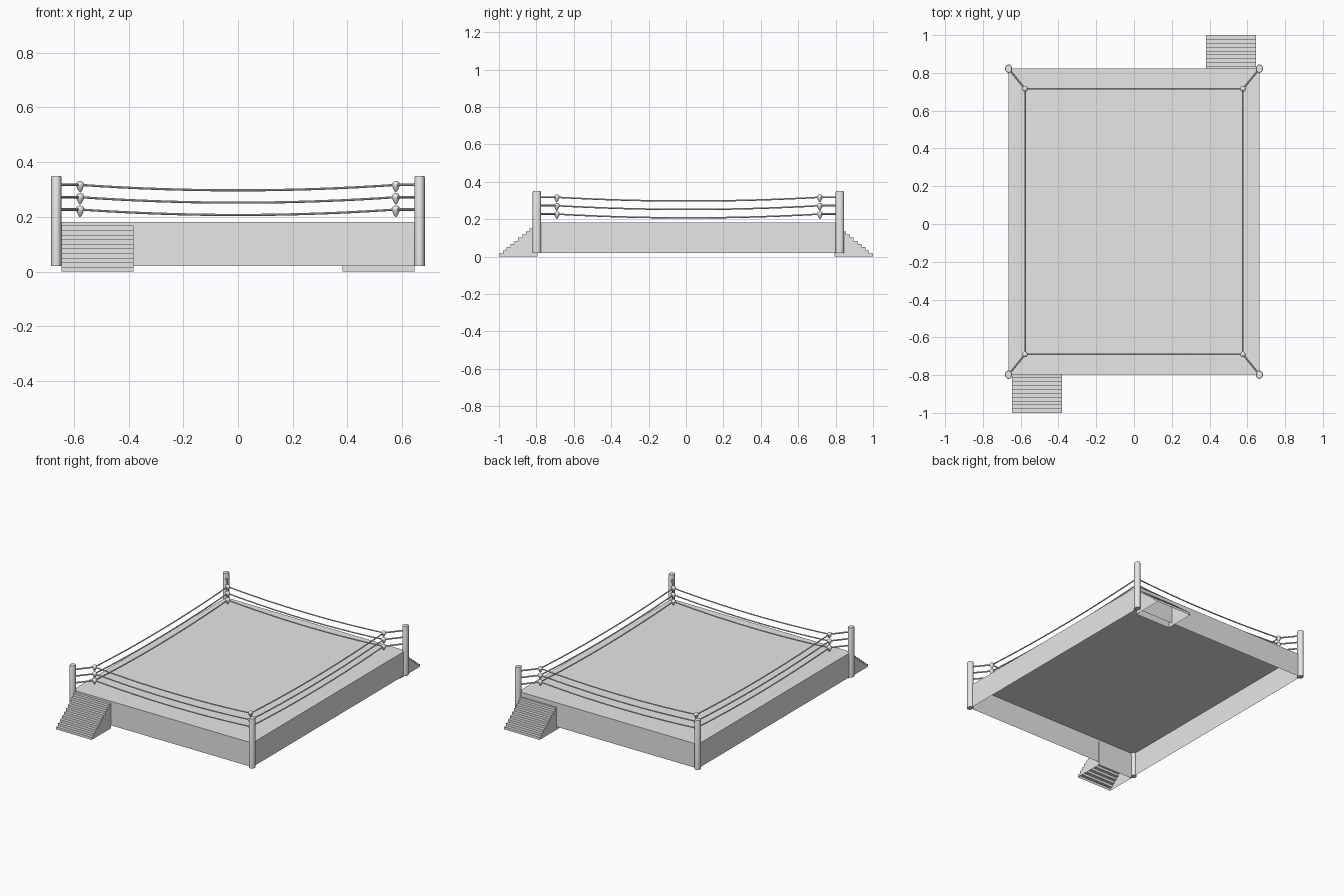
import bpy, bmesh, math
from mathutils import Vector

cube = bpy.data.objects.get("Cube")
if cube:
    bpy.data.objects.remove(cube, do_unlink=True)

grey = bpy.data.materials.new("light_grey")
grey.use_nodes = True
grey.diffuse_color = (0.8, 0.8, 0.8, 1)
grey.node_tree.nodes["Principled BSDF"].inputs["Base Color"].default_value = (0.8, 0.8, 0.8, 1)

CY = 0.0125                  # ring centre along y
POST_X, POST_Y = 0.664, 0.81
ROPE_X, ROPE_Y = 0.577, 0.703
FLOOR, DECK = 0.02, 0.181
ROPE_LEVELS = (0.227, 0.272, 0.317)
CORNERS = {"front_right": (-1, -1), "front_left": (1, -1),
           "back_left": (1, 1), "back_right": (-1, 1)}


def finish(name, bm, smooth=False):
    mesh = bpy.data.meshes.new(name)
    bm.to_mesh(mesh)
    bm.free()
    obj = bpy.data.objects.new(name, mesh)
    bpy.context.collection.objects.link(obj)
    mesh.materials.append(grey)
    if smooth:
        bpy.ops.object.select_all(action='DESELECT')
        obj.select_set(True)
        bpy.context.view_layer.objects.active = obj
        bpy.ops.object.shade_smooth_by_angle(angle=math.radians(40))
    return obj


def lathe(name, profile, location, scale_y=1.0, sides=16):
    """Spin a (radius, height) profile around z."""
    bm = bmesh.new()
    verts = [bm.verts.new((r, 0, z)) for r, z in profile]
    edges = [bm.edges.new(pair) for pair in zip(verts, verts[1:])]
    bmesh.ops.spin(bm, geom=verts + edges, cent=(0, 0, 0), axis=(0, 0, 1),
                   angle=math.tau, steps=sides, use_merge=True)
    bmesh.ops.remove_doubles(bm, verts=bm.verts, dist=0.0001)
    bmesh.ops.recalc_face_normals(bm, faces=bm.faces)
    for v in bm.verts:
        v.co.y *= scale_y
    obj = finish(name, bm, smooth=True)
    obj.location = location
    return obj


def tube(name, points, radius, sides=8):
    """Sweep a round section along a path."""
    bm = bmesh.new()
    rings = []
    for i, p in enumerate(points):
        along = (points[min(i + 1, len(points) - 1)] - points[max(i - 1, 0)]).normalized()
        side = along.cross(Vector((0, 0, 1))).normalized()
        up = side.cross(along)
        rings.append([bm.verts.new(p + radius * (side * math.cos(a) + up * math.sin(a)))
                      for a in (math.tau * k / sides for k in range(sides))])
    for a, b in zip(rings, rings[1:]):
        for k in range(sides):
            n = (k + 1) % sides
            bm.faces.new((a[k], a[n], b[n], b[k]))
    bm.faces.new(rings[0])
    bm.faces.new(rings[-1])
    bmesh.ops.recalc_face_normals(bm, faces=bm.faces)
    return finish(name, bm, smooth=True)


def ring_point(corner, x, y, z):
    return Vector((corner[0] * x, CY + corner[1] * y, z))


# Platform: deck and skirt, open underneath
bm = bmesh.new()
bmesh.ops.create_cube(bm, size=1)
for v in bm.verts:
    v.co = (v.co.x * 2 * POST_X, CY + v.co.y * 2 * POST_Y,
            DECK if v.co.z > 0 else FLOOR)
bmesh.ops.delete(bm, geom=[f for f in bm.faces if f.normal.z < -0.5], context='FACES')
finish("platform", bm)


# Stairs: stepped shell with side panels, open underneath
def stairs(name, x0, x1, y_out, y_in, steps=10, height=0.168):
    bm = bmesh.new()
    run, rise = (y_in - y_out) / steps, height / steps
    profile = [(y_out, 0)]
    for i in range(steps):
        profile += [(y_out + i * run, (i + 1) * rise),
                    (y_out + (i + 1) * run, (i + 1) * rise)]
    profile.append((y_in, 0))
    left = [bm.verts.new((x0, y, z)) for y, z in profile]
    right = [bm.verts.new((x1, y, z)) for y, z in profile]
    for i in range(len(profile) - 1):
        bm.faces.new((left[i], left[i + 1], right[i + 1], right[i]))
    bm.faces.new(left)
    bm.faces.new(right)
    bmesh.ops.recalc_face_normals(bm, faces=bm.faces)
    # Make sure the treads face upwards
    if sum(f.normal.z * f.calc_area() for f in bm.faces) < 0:
        bmesh.ops.reverse_faces(bm, faces=bm.faces)
    finish(name, bm)


stairs("front_stairs", -0.645, -0.382, -1.0, -0.795)
stairs("back_stairs", 0.382, 0.645, 1.0, 0.793)

# Corner posts, rope knobs and the links joining them
knob_profile = [(0.015 * math.sin(a), 0.015 * math.cos(a))
                for a in (math.pi * k / 12 for k in range(8))] + [(0.006, -0.022), (0, -0.028)]
for label, c in CORNERS.items():
    lathe(label + "_post", [(0, FLOOR), (0.0185, FLOOR), (0.0185, 0.344), (0.0165, 0.35), (0, 0.35)],
          ring_point(c, POST_X, POST_Y, 0), scale_y=1.2, sides=24)
    for n, z in enumerate(ROPE_LEVELS, 1):
        lathe(f"{label}_knob_{n}", knob_profile, ring_point(c, ROPE_X, ROPE_Y, z))
        tube(f"{label}_link_{n}", [ring_point(c, POST_X, POST_Y, z),
                                   ring_point(c, ROPE_X, ROPE_Y, z)], 0.005)

# Sagging ropes on the four sides
SAG, SEGMENTS = 0.02, 16
names = list(CORNERS)
for i, side in enumerate(("front", "left", "back", "right")):
    a, b = CORNERS[names[i]], CORNERS[names[(i + 1) % 4]]
    for n, z in enumerate(ROPE_LEVELS, 1):
        start, end = ring_point(a, ROPE_X, ROPE_Y, z), ring_point(b, ROPE_X, ROPE_Y, z)
        path = []
        for k in range(SEGMENTS + 1):
            t = k / SEGMENTS
            p = start.lerp(end, t)
            p.z -= SAG * 4 * t * (1 - t)
            path.append(p)
        tube(f"{side}_rope_{n}", path, 0.004)
